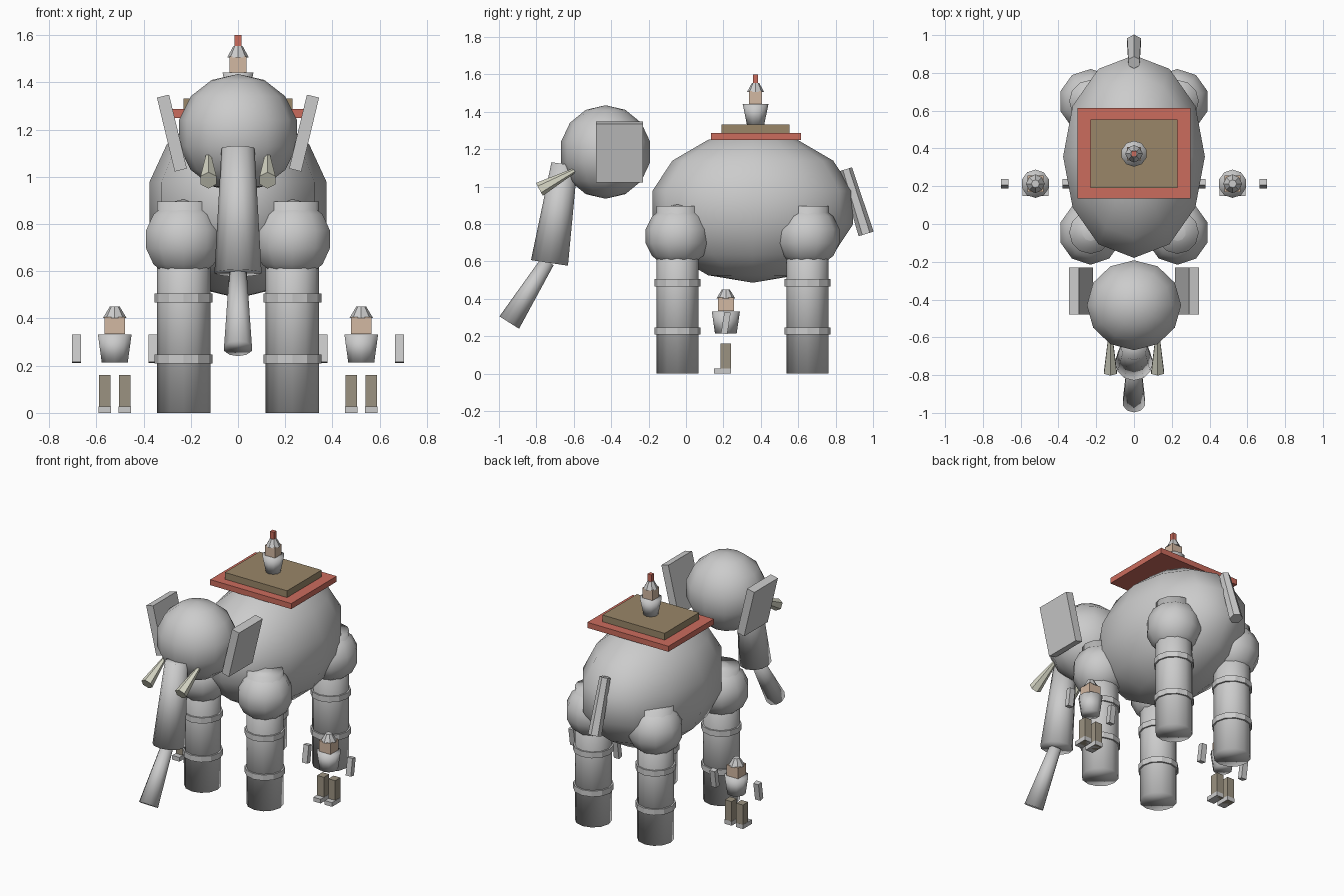
import bpy
from math import radians
from mathutils import Vector

if "Cube" in bpy.data.objects:
    bpy.data.objects.remove(bpy.data.objects["Cube"])


def material(name, rgb):
    m = bpy.data.materials.new(name)
    m.diffuse_color = (*rgb, 1)
    m.use_nodes = True
    m.node_tree.nodes["Principled BSDF"].inputs["Base Color"].default_value = m.diffuse_color
    return m


RED = material("red_cloth", (0.60, 0.15, 0.11))
TAN = material("tan_wood", (0.32, 0.24, 0.14))
SKIN = material("skin", (0.65, 0.48, 0.36))
IVORY = material("ivory", (0.70, 0.70, 0.58))
TROUSER = material("trousers", (0.33, 0.29, 0.22))


def finish(name, mat=None, smooth=False):
    ob = bpy.context.object
    ob.name = name
    if mat:
        ob.data.materials.append(mat)
    if smooth:
        bpy.ops.object.shade_smooth()
    return ob


def box(name, center, size, rot=(0, 0, 0), mat=None):
    bpy.ops.mesh.primitive_cube_add(size=1, location=center,
                                    rotation=[radians(a) for a in rot])
    bpy.context.object.scale = size
    return finish(name, mat)


def ball(name, center, radii, segments, rings):
    bpy.ops.mesh.primitive_uv_sphere_add(segments=segments, ring_count=rings,
                                         radius=1, location=center)
    bpy.context.object.scale = radii
    return finish(name, smooth=True)


def tube(name, start, end, r1, r2, sides=12, mat=None, smooth=True):
    """Tapered cylinder from start (radius r1) to end (radius r2)."""
    a, b = Vector(start), Vector(end)
    axis = b - a
    bpy.ops.mesh.primitive_cone_add(vertices=sides, radius1=r1, radius2=r2,
                                    depth=axis.length, location=(a + b) / 2)
    ob = bpy.context.object
    # keep the twist fixed by tilting only about x
    ob.rotation_euler = Vector((0, 0, 1)).rotation_difference(axis).to_euler()
    return finish(name, mat, smooth)


# body and head
ball("body", (0, 0.357, 0.888), (0.385, 0.55, 0.402), 12, 7)
ball("head", (0, -0.43, 1.185), (0.256, 0.244, 0.25), 12, 7)

# legs with shoulder bulges and ankle bands
for side, x in (("left", -0.23), ("right", 0.23)):
    for end, y in (("front", -0.045), ("rear", 0.65)):
        tag = f"{end}_{side}"
        tube(f"leg_{tag}", (x, y, 0), (x, y, 0.895), 0.113, 0.113)
        ball(f"shoulder_{tag}", (x, y, 0.735), (0.172, 0.175, 0.17), 10, 7)
        for i, z in enumerate((0.228, 0.486)):
            tube(f"leg_band_{tag}_{i}", (x, y, z - 0.019), (x, y, z + 0.019),
                 0.123, 0.123, smooth=False)

# trunk
tube("trunk_upper", (0, -0.73, 0.592), (0, -0.65, 1.12), 0.10, 0.07)
tube("trunk_lower", (0, -0.945, 0.273), (0, -0.74, 0.60), 0.062, 0.038, 10)

# tail
tube("tail", (0, 0.963, 0.747), (0, 0.855, 1.093), 0.042, 0.034, 6, smooth=False)

# tusks and ears
for s, side in ((-1, "left"), (1, "right")):
    tube(f"tusk_{side}", (s * 0.125, -0.784, 0.985), (s * 0.125, -0.59, 1.09),
         0.039, 0.012, 6, IVORY, False)
    box(f"ear_{side}", (s * 0.28, -0.355, 1.185), (0.053, 0.25, 0.322),
        (0, s * 13.5, 0))

# saddle blanket and platform
box("blanket", (0, 0.374, 1.268), (0.60, 0.48, 0.037), mat=RED)
box("platform", (0, 0.372, 1.309), (0.46, 0.364, 0.045), mat=TAN)

# rider
tube("rider_torso", (0, 0.372, 1.33), (0, 0.372, 1.442), 0.046, 0.069, 10)
box("rider_head", (0, 0.372, 1.475), (0.074, 0.07, 0.07), mat=SKIN)
tube("rider_helmet", (0, 0.372, 1.505), (0, 0.372, 1.553), 0.046, 0.02, 8,
     smooth=False)
box("rider_plume", (0, 0.372, 1.575), (0.028, 0.028, 0.05), mat=RED)

# foot soldiers on both sides
for s, side in ((-1, "left"), (1, "right")):
    x, y = s * 0.522, 0.213
    tube(f"soldier_torso_{side}", (x, y, 0.214), (x, y, 0.332), 0.058, 0.075, 10)
    box(f"soldier_head_{side}", (x, y, 0.37), (0.085, 0.085, 0.072), mat=SKIN)
    tube(f"soldier_helmet_{side}", (x, y, 0.402), (x, y, 0.45), 0.05, 0.021, 8,
         smooth=False)
    for k, part in ((-1, "a"), (1, "b")):
        lx = x + k * 0.042
        box(f"soldier_leg_{side}_{part}", (lx, y, 0.08), (0.05, 0.055, 0.16),
            mat=TROUSER)
        box(f"soldier_foot_{side}_{part}", (lx, 0.195, 0.014), (0.054, 0.092, 0.028))
        box(f"soldier_arm_{side}_{part}", (x + k * 0.162, y, 0.271),
            (0.038, 0.034, 0.116), (-9, 0, 0))
